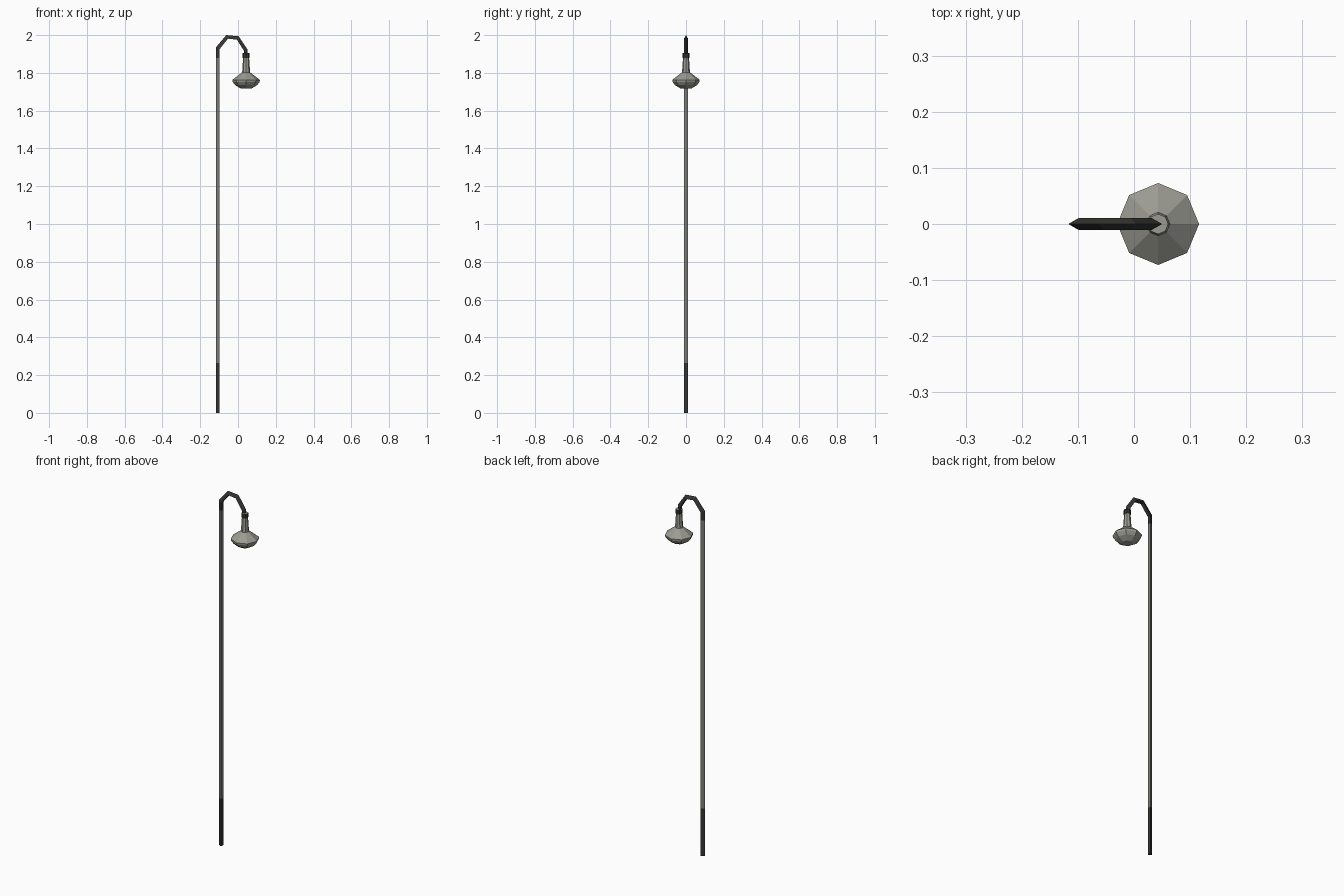
import bpy, bmesh, math

if "Cube" in bpy.data.objects:
    bpy.data.objects.remove(bpy.data.objects["Cube"])


def material(name, rgb):
    m = bpy.data.materials.new(name)
    m.diffuse_color = (*rgb, 1)
    m.use_nodes = True
    m.node_tree.nodes["Principled BSDF"].inputs["Base Color"].default_value = m.diffuse_color
    return m


POLE_GREY = material("pole grey", (0.20, 0.20, 0.185))
DARK = material("dark metal", (0.035, 0.035, 0.033))
LAMP_GREY = material("lamp grey", (0.33, 0.33, 0.29))


def finish(name, bm, mats):
    bmesh.ops.recalc_face_normals(bm, faces=bm.faces)
    me = bpy.data.meshes.new(name)
    bm.to_mesh(me)
    bm.free()
    for m in mats:
        me.materials.append(m)
    ob = bpy.data.objects.new(name, me)
    bpy.context.collection.objects.link(ob)
    return ob


def loft(bm, rings):
    """Skin matching vertex rings and cap both ends."""
    rings = [[bm.verts.new(p) for p in r] for r in rings]
    n = len(rings[0])
    for a, b in zip(rings, rings[1:]):
        for i in range(n):
            j = (i + 1) % n
            bm.faces.new((a[i], a[j], b[j], b[i]))
    bm.faces.new(rings[0])
    bm.faces.new(rings[-1])


def triangle_bar(name, sections, mat):
    """Three-sided bar: each section is its outer ridge and inner side."""
    bm = bmesh.new()
    loft(bm, [[(ox, 0, oz), (ix, 0.011, iz), (ix, -0.011, iz)]
              for ox, oz, ix, iz in sections])
    return finish(name, bm, [mat])


def upright(z):
    return (-0.117, z, -0.098, z)


# Three-sided post with a dark foot
triangle_bar("post_foot", [upright(0), upright(0.265)], DARK)
triangle_bar("post", [upright(0.265), upright(1.88)], POLE_GREY)

# Curved arm over to the lamp
triangle_bar("curved_arm", [
    upright(1.88),
    (-0.117, 1.935, -0.098, 1.925),
    (-0.062, 2.0, -0.053, 1.981),
    (0.003, 1.994, -0.006, 1.976),
    (0.050, 1.925, 0.031, 1.918),
    (0.050, 1.895, 0.031, 1.895)], DARK)

# Eight-sided lamp head: rounded underside, flared shade, neck and dark collar
profile = [(0.028, 1.717), (0.058, 1.735), (0.071, 1.752), (0.073, 1.763),
           (0.021, 1.803), (0.016, 1.88), (0.018, 1.88), (0.018, 1.904)]
bm = bmesh.new()
loft(bm, [[(0.043 + r * math.cos(k * math.pi / 4),
            r * math.sin(k * math.pi / 4), z) for k in range(8)]
          for r, z in profile])
head = finish("lamp_head", bm, [LAMP_GREY, DARK])
for f in head.data.polygons:
    if f.center.z > 1.885 and abs(f.normal.z) < 0.5:
        f.material_index = 1
